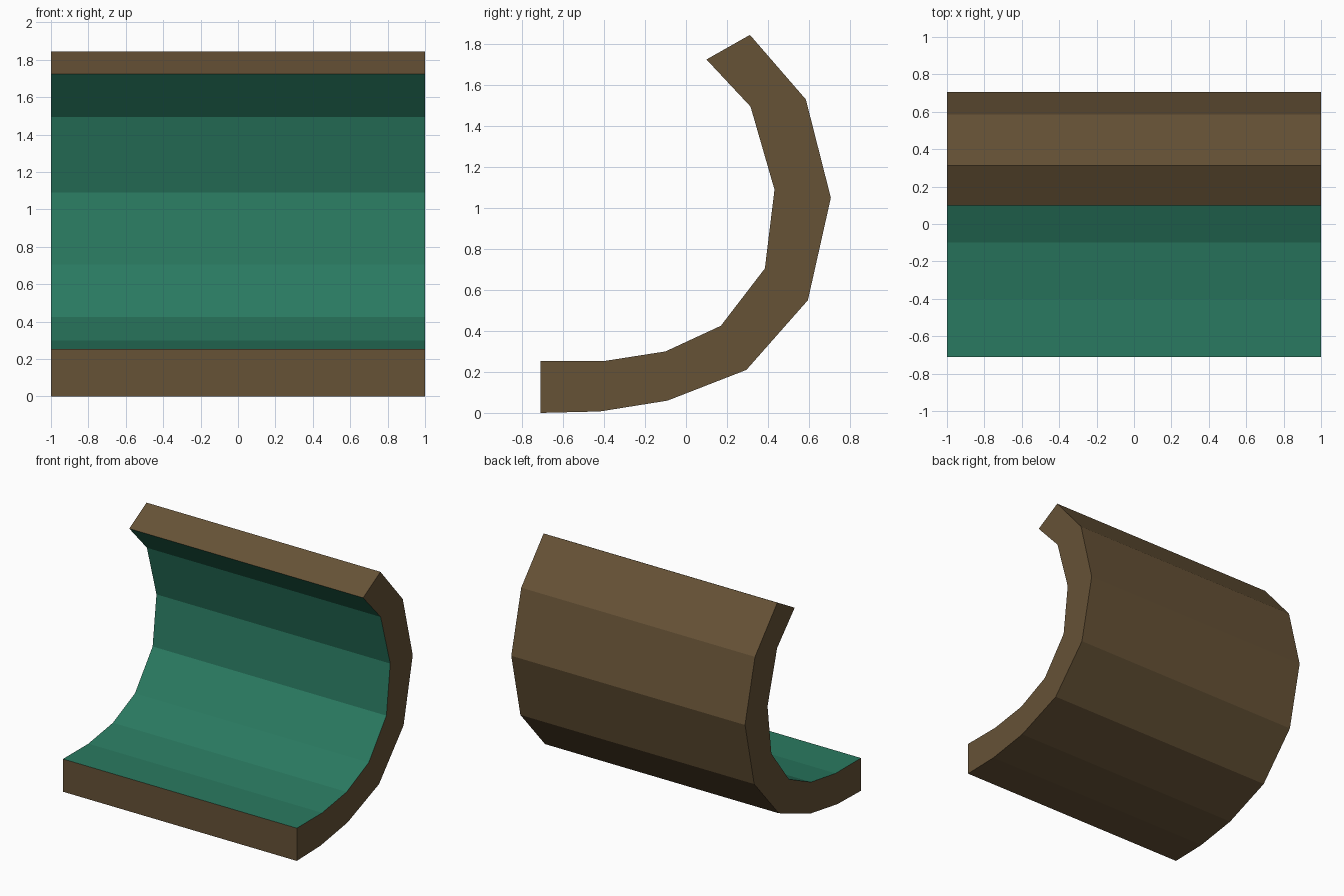
import bpy, bmesh

if "Cube" in bpy.data.objects:
    bpy.data.objects.remove(bpy.data.objects["Cube"])

def material(name, rgb):
    m = bpy.data.materials.new(name)
    m.diffuse_color = (*rgb, 1)
    m.use_nodes = True
    m.node_tree.nodes["Principled BSDF"].inputs["Base Color"].default_value = m.diffuse_color
    return m

brown = material("brown shell", (0.133, 0.084, 0.037))
green = material("green lining", (0.023, 0.195, 0.119))

# Side profile (y, z): inner surface front to top, outer surface top to front
inner = [(-0.71, 0.253), (-0.40, 0.253), (-0.10, 0.30), (0.17, 0.425),
         (0.385, 0.705), (0.432, 1.09), (0.315, 1.495), (0.10, 1.725)]
outer = [(0.312, 1.845), (0.585, 1.53), (0.707, 1.05), (0.595, 0.55),
         (0.295, 0.21), (-0.09, 0.06), (-0.42, 0.007), (-0.71, 0.0)]
profile = inner + outer

# Curved slab: profile spanned across x, green on the inner surface only
bm = bmesh.new()
left = [bm.verts.new((-1, y, z)) for y, z in profile]
right = [bm.verts.new((1, y, z)) for y, z in profile]
n = len(profile)
for i in range(n):
    j = (i + 1) % n
    f = bm.faces.new((left[i], left[j], right[j], right[i]))
    f.material_index = 1 if i < len(inner) - 1 else 0
bm.faces.new(left)
bm.faces.new(right[::-1])
bmesh.ops.recalc_face_normals(bm, faces=bm.faces)

mesh = bpy.data.meshes.new("curved_panel")
bm.to_mesh(mesh)
bm.free()
mesh.materials.append(brown)
mesh.materials.append(green)
bpy.context.collection.objects.link(bpy.data.objects.new("curved_panel", mesh))
